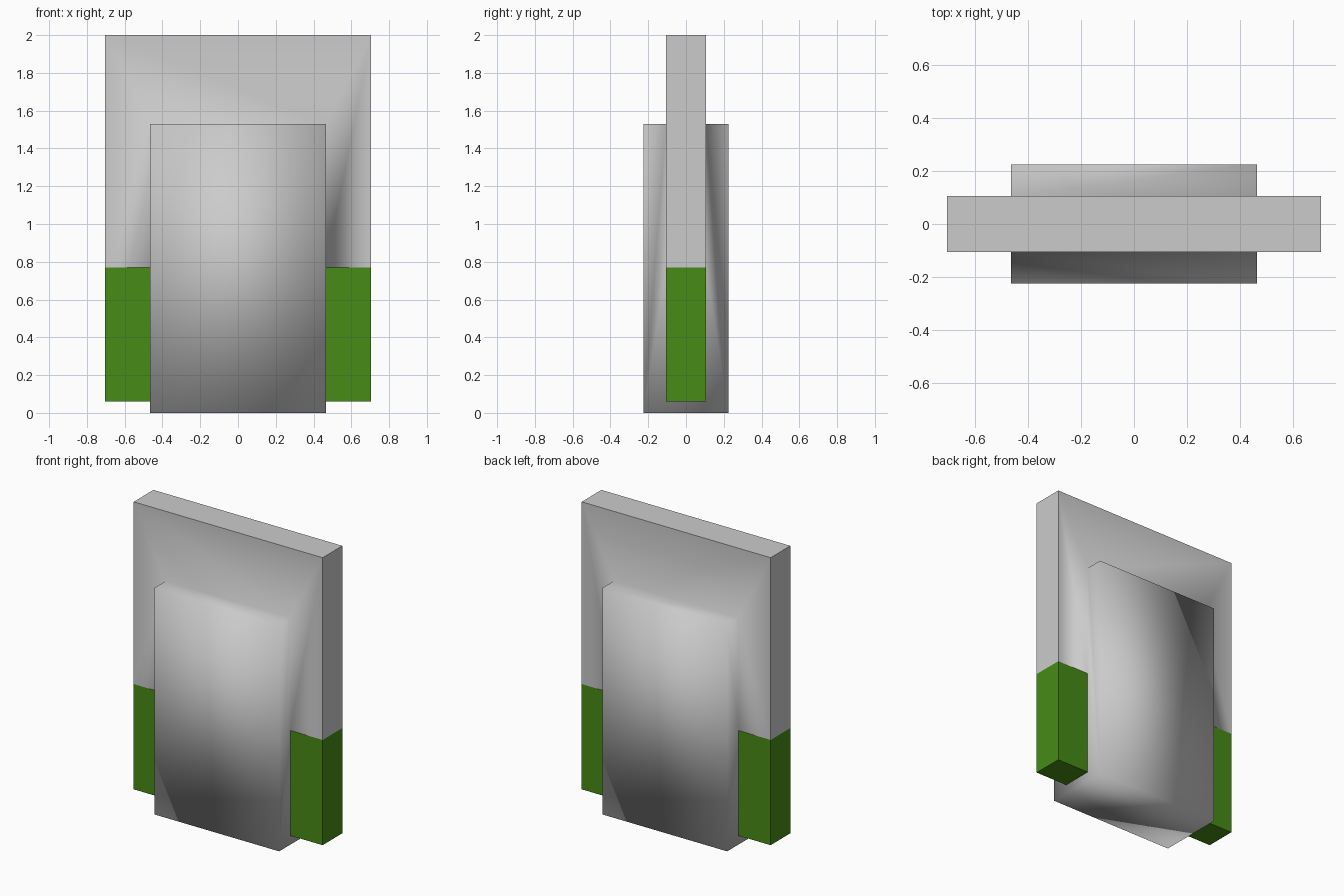
import bpy, bmesh

if "Cube" in bpy.data.objects:
    bpy.data.objects.remove(bpy.data.objects["Cube"])

W, D, TOP = 0.705, 0.105, 2.0          # outer arch half width, half depth, top
PW, PD, PTOP = 0.465, 0.225, 1.53      # raised panel half width, half depth, top
FOOT, SEAM = 0.06, 0.77                # bottom and top of the green feet


def finish(name, bm):
    bmesh.ops.recalc_face_normals(bm, faces=bm.faces[:])
    mesh = bpy.data.meshes.new(name)
    bm.to_mesh(mesh)
    bm.free()
    obj = bpy.data.objects.new(name, mesh)
    bpy.context.collection.objects.link(obj)
    return obj


def arch(bm, w, z0, z1, y):
    return [bm.verts.new((x, y, z)) for x, z in
            ((-w, z0), (-w, z1), (w, z1), (w, z0))]


# Grey body: arch with a raised panel, joined in one softly shaded mesh
bm = bmesh.new()
outer, inner, panel = [], [], []
for s in (-1, 1):
    P = arch(bm, W, SEAM, TOP, s * D)
    Q = arch(bm, PW, SEAM, PTOP, s * D)
    R = arch(bm, PW, 0, PTOP, s * PD)
    for i in range(3):
        bm.faces.new((P[i], P[i + 1], Q[i + 1], Q[i]))   # arch face
        bm.faces.new((Q[i], Q[i + 1], R[i + 1], R[i]))   # step out to panel
    bm.faces.new(R)
    outer.append(P)
    inner.append(Q)
    panel.append(R)
rim = [bm.faces.new((outer[0][i], outer[0][i + 1], outer[1][i + 1], outer[1][i]))
       for i in range(3)]
# Panel sides below the seam, and panel underside
for i in (0, 3):
    bm.faces.new((panel[0][i], inner[0][i], inner[1][i], panel[1][i]))
bm.faces.new((panel[0][0], panel[0][3], panel[1][3], panel[1][0]))
for f in bm.faces:
    f.smooth = True
for f in rim:
    for e in f.edges:
        e.smooth = False
finish("body", bm)

# Green feet on both sides, open where they join the body
green = bpy.data.materials.new("green")
green.diffuse_color = (0.063, 0.256, 0.008, 1)
green.use_nodes = True
green.node_tree.nodes["Principled BSDF"].inputs["Base Color"].default_value = green.diffuse_color
for side, name in ((-1, "left_foot"), (1, "right_foot")):
    bm = bmesh.new()
    bmesh.ops.create_cube(bm, size=1)
    for v in bm.verts:
        v.co = (side * (PW + W) / 2 + v.co.x * (W - PW), v.co.y * 2 * D,
                (FOOT + SEAM) / 2 + v.co.z * (SEAM - FOOT))
    bm.normal_update()
    hidden = [f for f in bm.faces if f.normal.z > 0.9 or f.normal.x * side < -0.9]
    bmesh.ops.delete(bm, geom=hidden, context='FACES')
    mesh_normals = [f for f in bm.faces if f.normal.z < -0.9 and f.calc_center_median().z > FOOT + 0.01]
    foot = finish(name, bm)
    foot.data.materials.append(green)
